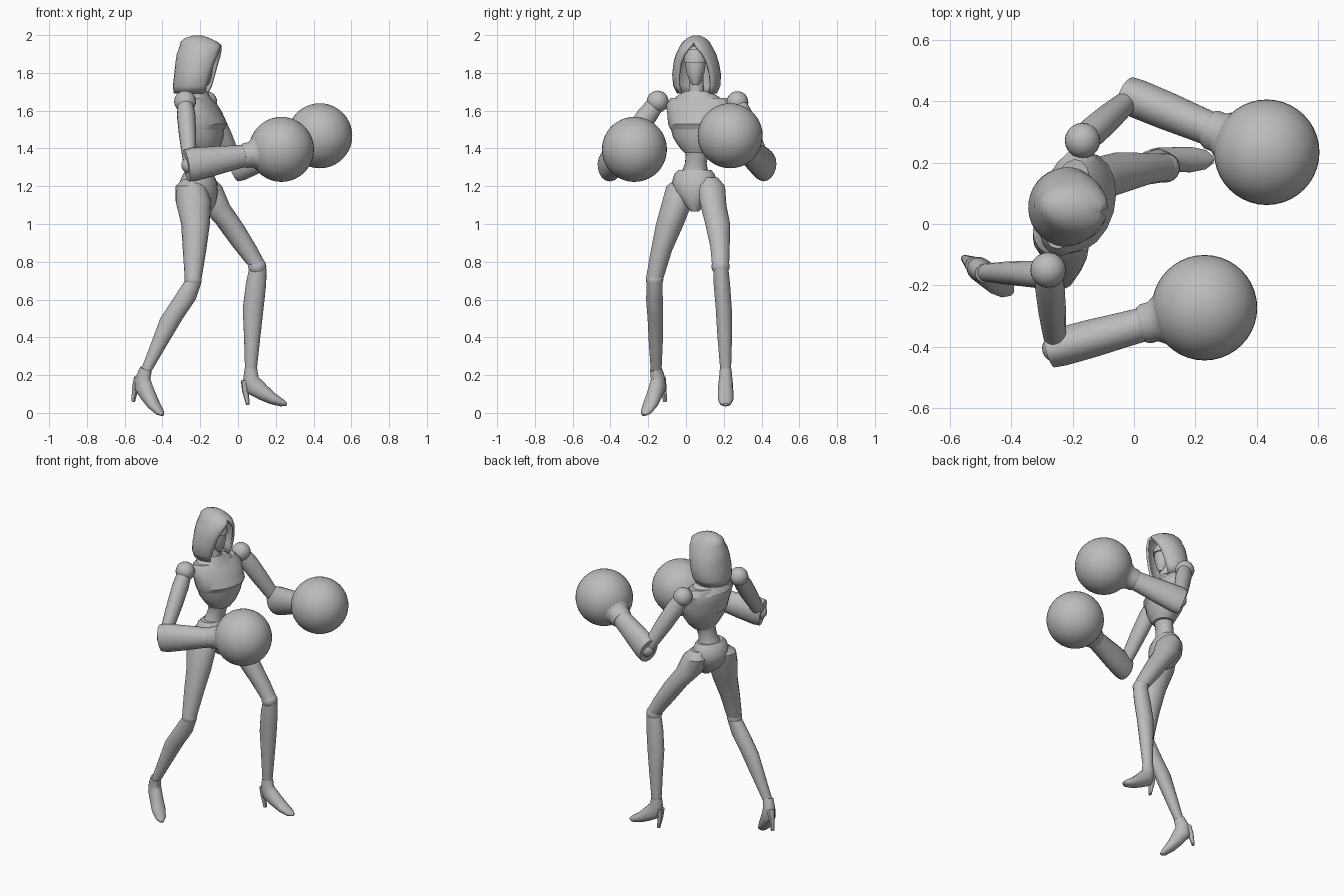
import bpy, bmesh, math
from mathutils import Vector, Matrix

if "Cube" in bpy.data.objects:
    bpy.data.objects.remove(bpy.data.objects["Cube"])

grey = bpy.data.materials.new("plain grey")
grey.use_nodes = True
GREY = (0.5, 0.5, 0.5, 1)
grey.diffuse_color = GREY
grey.node_tree.nodes["Principled BSDF"].inputs["Base Color"].default_value = GREY

Z = Vector((0, 0, 1))
TURN = math.radians(-15)
CHEST_SIDE = Matrix.Rotation(TURN, 3, "Z") @ Vector((0, 1, 0))


def finish(name, bm, angle=35):
    bmesh.ops.recalc_face_normals(bm, faces=bm.faces)
    mesh = bpy.data.meshes.new(name)
    bm.to_mesh(mesh)
    bm.free()
    ob = bpy.data.objects.new(name, mesh)
    bpy.context.collection.objects.link(ob)
    mesh.materials.append(grey)
    bpy.context.view_layer.objects.active = ob
    bpy.ops.object.select_all(action="DESELECT")
    ob.select_set(True)
    bpy.ops.object.shade_smooth_by_angle(angle=math.radians(angle))
    return ob


def loft(name, sections, side=(0, 1, 0), flat=True, sides=18, angle=35):
    """Skin ellipses (x, y, z, radius across, radius along side) with capped ends."""
    bm = bmesh.new()
    side = Vector(side).normalized()
    pts = [Vector(s[:3]) for s in sections]
    rings = []
    for i, s in enumerate(sections):
        t = Z if flat else pts[min(i + 1, len(pts) - 1)] - pts[max(i - 1, 0)]
        u = side.cross(t).normalized()
        ring = []
        for k in range(sides):
            a = math.tau * k / sides
            ring.append(bm.verts.new(pts[i] + u * s[3] * math.cos(a) + side * s[4] * math.sin(a)))
        rings.append(ring)
    for r, q in zip(rings, rings[1:]):
        for k in range(sides):
            n = (k + 1) % sides
            bm.faces.new((r[k], r[n], q[n], q[k]))
    bm.faces.new(rings[0])
    bm.faces.new(rings[-1])
    return finish(name, bm, angle)


def ball(name, centre, radius, seg=20):
    bm = bmesh.new()
    bmesh.ops.create_uvsphere(bm, u_segments=seg, v_segments=seg // 2 + 2, radius=radius)
    bmesh.ops.translate(bm, verts=bm.verts, vec=centre)
    return finish(name, bm)


# Hood: arcs left open at the front, closed over the crown
def hood():
    bm = bmesh.new()
    turn = Matrix.Rotation(math.radians(-8), 3, "Z")
    levels = [  # height, centre offset, depth, half width, opening half angle
        (1.69, -.02, .105, .105, 50), (1.73, -.015, .115, .125, 46),
        (1.79, -.005, .118, .13, 42), (1.85, .005, .122, .121, 38),
        (1.90, .012, .122, .107, 28), (1.945, .018, .112, .083, 10),
        (1.965, .008, .098, .070, 0), (1.985, 0, .065, .047, 0), (1.997, 0, .025, .02, 0)]
    n = 24
    rows = []
    for z, off, depth, width, opening in levels:
        a0 = math.radians(opening)
        row = []
        for k in range(n + 1):
            a = a0 + (math.tau - 2 * a0) * k / n
            p = turn @ Vector((off + depth * math.cos(a), width * math.sin(a), 0))
            row.append(bm.verts.new(p + Vector((-.215, .055, z))))
        rows.append(row)
    for r, q in zip(rows, rows[1:]):
        for k in range(n):
            bm.faces.new((r[k], r[k + 1], q[k + 1], q[k]))
    bm.faces.new(rows[-1][:-1])
    bmesh.ops.remove_doubles(bm, verts=bm.verts, dist=.0005)
    ob = finish("hood", bm, 50)
    mod = ob.modifiers.new("thickness", "SOLIDIFY")
    mod.thickness = .014
    mod.offset = -1


hood()
loft("face", [(-.17, .05, 1.735, .015, .015), (-.18, .05, 1.755, .035, .03),
              (-.185, .05, 1.80, .05, .048), (-.19, .05, 1.85, .058, .056),
              (-.195, .05, 1.90, .055, .05), (-.2, .05, 1.94, .03, .028)], angle=50)
loft("brow", [(-.187, .05, 1.855, .064, .061), (-.19, .05, 1.885, .064, .06),
              (-.195, .05, 1.925, .048, .042)])
loft("neck", [(-.21, .055, 1.62, .05, .06), (-.21, .055, 1.69, .04, .042), (-.2, .055, 1.78, .037, .037)])

# Torso, turned slightly to one side
loft("collar", [(-.215, .065, 1.63, .1, .155), (-.22, .06, 1.675, .07, .115), (-.215, .058, 1.705, .05, .06)],
     CHEST_SIDE)
loft("chest", [(-.185, .07, 1.50, .108, .155), (-.18, .07, 1.53, .118, .168), (-.195, .07, 1.58, .11, .172),
               (-.21, .07, 1.63, .095, .18), (-.22, .065, 1.668, .07, .15)], CHEST_SIDE)
loft("ribs", [(-.175, .062, 1.375, .06, .07), (-.175, .065, 1.41, .08, .105),
              (-.18, .068, 1.46, .1, .14), (-.183, .07, 1.515, .108, .156)], CHEST_SIDE)
loft("waist", [(-.21, .045, 1.23, .075, .085), (-.205, .048, 1.28, .06, .07), (-.195, .052, 1.32, .053, .058),
               (-.185, .058, 1.37, .055, .06), (-.18, .06, 1.42, .06, .08)], CHEST_SIDE)
loft("pelvis", [(-.17, .047, 1.065, .03, .02), (-.19, .045, 1.11, .075, .06), (-.205, .045, 1.17, .098, .11),
                (-.21, .045, 1.22, .098, .122), (-.21, .045, 1.265, .078, .108), (-.207, .046, 1.285, .062, .09)],
     CHEST_SIDE)

# Legs: trailing one on the -y side, leading one on the +y side
loft("trailing_thigh", [(-.25, -.01, 1.235, .045, .05), (-.25, -.025, 1.2, .08, .08), (-.236, -.045, 1.12, .094, .082),
                        (-.225, -.085, 1.0, .076, .075), (-.23, -.13, .86, .062, .057), (-.237, -.165, .715, .045, .047)])
loft("leading_thigh", [(-.18, .12, 1.245, .05, .05), (-.165, .13, 1.2, .08, .078), (-.125, .145, 1.1, .082, .07),
                       (-.045, .168, 1.0, .071, .067), (.035, .18, .88, .063, .052), (.098, .183, .785, .05, .046)])
ball("trailing_knee", (-.238, -.166, .705), .046)
ball("leading_knee", (.102, .183, .775), .048)
loft("trailing_shin", [(-.238, -.166, .695, .046, .042), (-.285, -.167, .6, .061, .045), (-.352, -.162, .5, .06, .042),
                       (-.41, -.16, .38, .046, .038), (-.485, -.158, .225, .03, .029)])
loft("leading_shin", [(.105, .185, .765, .046, .04), (.095, .19, .68, .054, .044), (.08, .2, .55, .055, .043),
                      (.075, .205, .4, .043, .039), (.068, .21, .225, .031, .029)])


# High heeled shoes, tipped about the ankle
def shoe(name, ankle, yaw, pitch):
    m = Matrix.Rotation(math.radians(yaw), 3, "Z") @ Matrix.Rotation(math.radians(pitch), 3, "Y")

    def place(f, h, a, b):
        return (*(Vector(ankle) + m @ Vector((f, 0, h))), a, b)

    side = m @ Vector((0, 1, 0))
    loft(name + "_shoe", [place(0, .01, .033, .031), place(0, -.045, .042, .036), place(.018, -.085, .052, .04),
                          place(.065, -.118, .042, .041), place(.115, -.15, .031, .042),
                          place(.165, -.172, .02, .032), place(.19, -.18, .008, .012)], side, False)
    loft(name + "_heel", [place(-.025, -.055, .028, .027), place(-.028, -.11, .018, .017),
                          place(-.016, -.183, .009, .011)], side, False, 10)


shoe("trailing", (-.49, -.158, .225), -36, 21)
shoe("leading", (.068, .21, .225), 0, 0)


# Arms: shoulder ball, upper arm, sleeve, cuff and round glove
def arm(name, shoulder, elbow, glove):
    s, e, g = Vector(shoulder), Vector(elbow), Vector(glove)
    ball(name + "_shoulder", s, .058)
    reach = e - s
    across = reach.cross(Z)
    loft(name + "_upper_arm", [(*(s + reach * t), r, r * .9) for t, r in
                               ((.08, .048), (.22, .054), (.5, .051), (.8, .043), (1, .036))], across, False)
    ball(name + "_elbow", e, .045)
    run = (g - e).normalized()
    level = run.cross(Z)
    dist = (g - e).length
    loft(name + "_forearm", [(*(e + run * d), a, b) for d, a, b in
                             ((-.02, .084, .06), (.02, .089, .064), (.12, .079, .063),
                              (.24, .065, .058), (dist - .19, .058, .056))], level, False)
    loft(name + "_cuff", [(*(g - run * d), r, r) for d, r in
                          ((.215, .06), (.2, .067), (.175, .067), (.155, .08), (.13, .1))], level, False)
    ball(name + "_glove", g, .172, 40)


arm("trailing", (-.28, -.15, 1.648), (-.255, -.405, 1.312), (.23, -.273, 1.395))
arm("leading", (-.168, .272, 1.645), (-.005, .415, 1.312), (.433, .234, 1.467))
